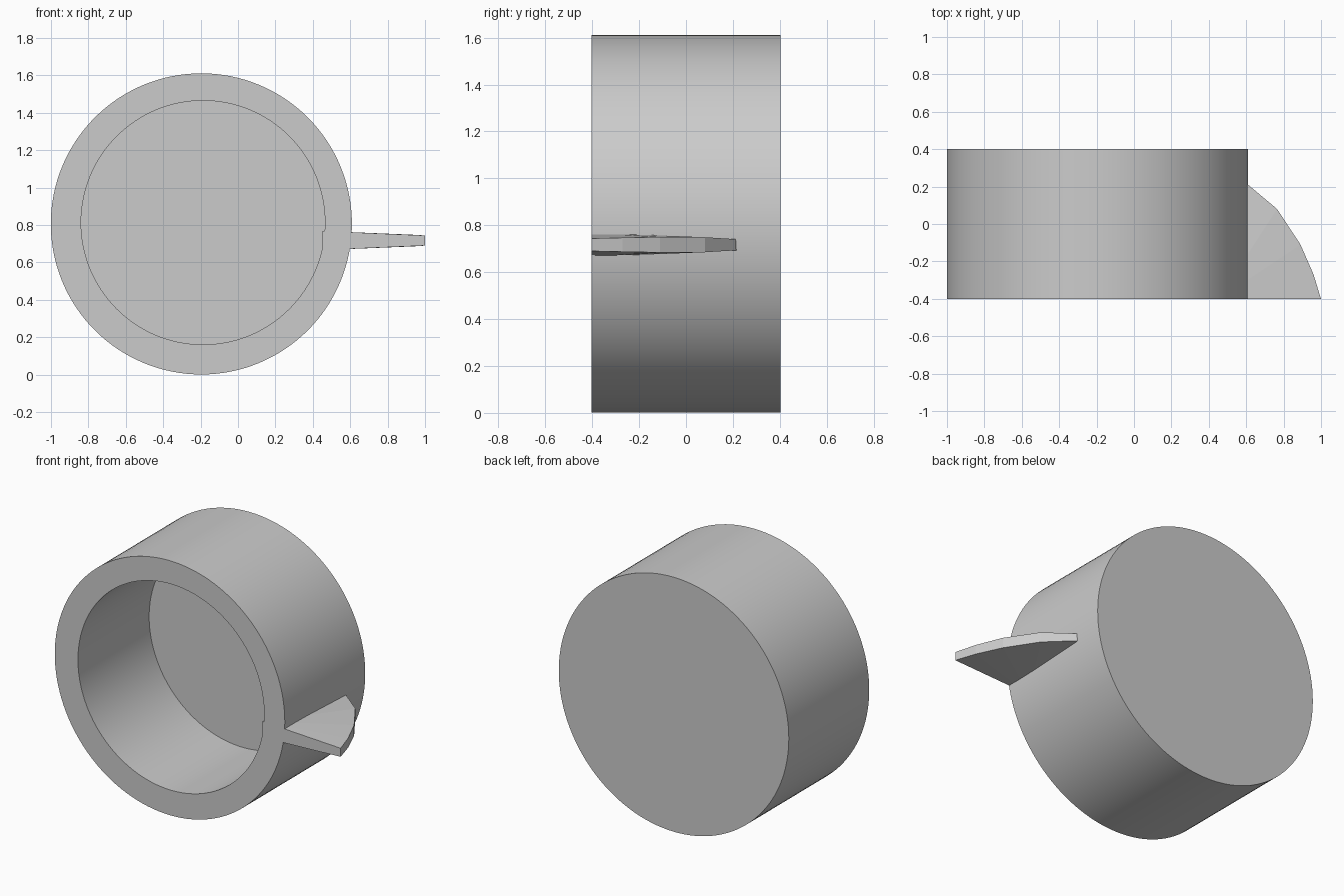
import bpy, bmesh, math

if "Cube" in bpy.data.objects:
    bpy.data.objects.remove(bpy.data.objects["Cube"])

grey = bpy.data.materials.new("plain grey")
grey.diffuse_color = (0.6, 0.6, 0.6, 1)
grey.use_nodes = True
grey.node_tree.nodes["Principled BSDF"].inputs["Base Color"].default_value = grey.diffuse_color
SEGMENTS = 128


def finish(bm, name):
    bmesh.ops.recalc_face_normals(bm, faces=bm.faces)
    mesh = bpy.data.meshes.new(name)
    bm.to_mesh(mesh)
    bm.free()
    mesh.materials.append(grey)
    obj = bpy.data.objects.new(name, mesh)
    bpy.context.collection.objects.link(obj)
    return obj


# Cup lying on its side: open to the front, closed at the back
bm = bmesh.new()


def ring(cx, cz, radius, y):
    angles = [2 * math.pi * i / SEGMENTS for i in range(SEGMENTS)]
    return [bm.verts.new((cx + radius * math.cos(a), y, cz + radius * math.sin(a)))
            for a in angles]


outer, inner = (-0.196, 0.806, 0.805), (-0.187, 0.813, 0.652)
rings = [ring(*outer, 0.402), ring(*outer, -0.402),
         ring(*inner, -0.402), ring(*inner, 0.31)]
for a, b in zip(rings, rings[1:]):
    for i in range(SEGMENTS):
        j = (i + 1) % SEGMENTS
        bm.faces.new((a[i], a[j], b[j], b[i]))
bm.faces.new(rings[0])
bm.faces.new(rings[-1])
cup = finish(bm, "cup")
bpy.context.view_layer.objects.active = cup
cup.select_set(True)
bpy.ops.object.shade_smooth_by_angle(angle=math.radians(30))

# Side fin: thickest at its root, thinning towards the curved rim
# Each point is x, y, half thickness
outline = [(0.452, -0.402, 0.051), (1.0, -0.402, 0.027), (0.96, -0.27, 0.03),
           (0.89, -0.11, 0.033), (0.765, 0.08, 0.032), (0.61, 0.21, 0.024),
           (0.452, 0.29, 0.016)]
bm = bmesh.new()
top = [bm.verts.new((x, y, 0.717 + h)) for x, y, h in outline]
bottom = [bm.verts.new((x, y, 0.717 - h)) for x, y, h in outline]
count = len(outline)
for side in (top, bottom):
    for i in range(1, count - 1):
        bm.faces.new((side[0], side[i], side[i + 1]))
for i in range(count):
    j = (i + 1) % count
    bm.faces.new((top[i], top[j], bottom[j], bottom[i]))
finish(bm, "side_fin")
